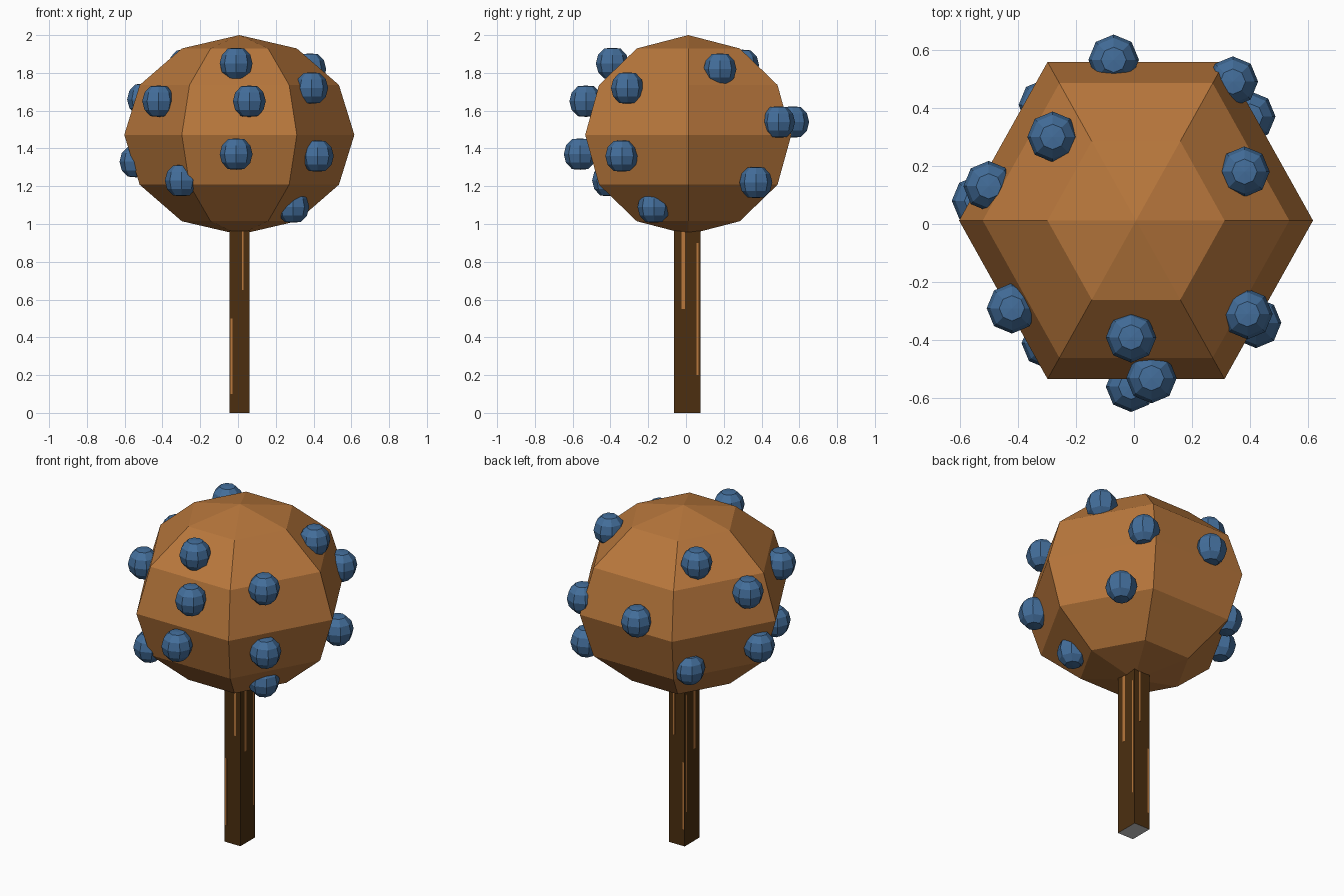
import bpy
import bmesh
from math import radians
from mathutils import Matrix, Vector

cube = bpy.data.objects.get("Cube")
if cube:
    bpy.data.objects.remove(cube, do_unlink=True)


def linear(c):
    return c / 12.92 if c <= 0.04045 else ((c + 0.055) / 1.055) ** 2.4


def material(name, r, g, b):
    mat = bpy.data.materials.new(name)
    mat.use_nodes = True
    color = [linear(c / 255) for c in (r, g, b)] + [1]
    mat.diffuse_color = color
    bsdf = next(n for n in mat.node_tree.nodes if n.type == 'BSDF_PRINCIPLED')
    bsdf.inputs["Base Color"].default_value = color
    return mat


foliage = material("autumn_brown", 184, 119, 60)
bark = material("dark_bark", 76, 47, 16)
fruit = material("berry_blue", 67, 110, 155)
cut_wood = material("grey_base", 205, 205, 205)


def finish(bm, name, *mats):
    mesh = bpy.data.meshes.new(name)
    bm.to_mesh(mesh)
    bm.free()
    for mat in mats:
        mesh.materials.append(mat)
    obj = bpy.data.objects.new(name, mesh)
    bpy.context.collection.objects.link(obj)
    return obj


def add_box(bm, lo, hi):
    lo, hi = Vector(lo), Vector(hi)
    matrix = Matrix.Translation((lo + hi) / 2) @ Matrix.Diagonal((*(hi - lo), 1))
    bmesh.ops.create_cube(bm, size=1, matrix=matrix)


# Crown: a coarse six-sided ball with corners to the left and right
bm = bmesh.new()
bmesh.ops.create_uvsphere(bm, u_segments=6, v_segments=6, radius=1)
shape = Matrix.Diagonal((0.609, 0.63, 0.528, 1)) @ Matrix.Rotation(radians(30), 4, 'Z')
bmesh.ops.transform(bm, matrix=shape, verts=bm.verts)
crown = finish(bm, "crown", foliage)
crown.location = (0.007, 0.012, 1.472)

# Trunk: square post with a pale underside
x0, x1, y0, y1 = -0.045, 0.06, -0.063, 0.077
bm = bmesh.new()
add_box(bm, (x0, y0, 0), (x1, y1, 1.0))
bm.normal_update()
for face in bm.faces:
    face.material_index = 1 if face.normal.z < -0.5 else 0
finish(bm, "trunk", bark, cut_wood)

# Bark streaks: thin plates lying on the four sides
bm = bmesh.new()
t = 0.001
for a, b in ((y0 - t, y0), (y1, y1 + t)):
    add_box(bm, (-0.04, a, 0.1), (-0.03, b, 0.5))
    add_box(bm, (0.02, a, 0.65), (0.03, b, 0.96))
for a, b in ((x0 - t, x0), (x1, x1 + t)):
    add_box(bm, (a, -0.025, 0.55), (b, -0.005, 0.96))
    add_box(bm, (a, 0.055, 0.2), (b, 0.065, 0.9))
finish(bm, "bark_streaks", foliage)

# Berry: eight-sided ball with flattened ends
bm = bmesh.new()
bmesh.ops.create_uvsphere(bm, u_segments=8, v_segments=6, radius=0.087)
for v in bm.verts:
    v.co.z = max(-0.079, min(0.079, v.co.z)) * 1.05
first_berry = finish(bm, "berry", fruit)

# Berries scattered over the crown
spots = [
    (-0.01, -0.39, 1.85), (0.06, -0.53, 1.65), (-0.01, -0.56, 1.37),
    (-0.42, -0.29, 1.65), (-0.30, -0.41, 1.23), (0.39, -0.31, 1.72),
    (0.42, -0.34, 1.36), (0.29, -0.17, 1.09), (-0.50, 0.13, 1.66),
    (-0.54, 0.08, 1.33), (0.38, 0.18, 1.82), (0.40, 0.37, 1.22),
    (0.34, 0.49, 1.54), (-0.07, 0.565, 1.54), (-0.28, 0.30, 1.84),
    (-0.31, 0.41, 1.26),
]
first_berry.location = spots[0]
for spot in spots[1:]:
    berry = bpy.data.objects.new("berry", first_berry.data)
    berry.location = spot
    bpy.context.collection.objects.link(berry)
